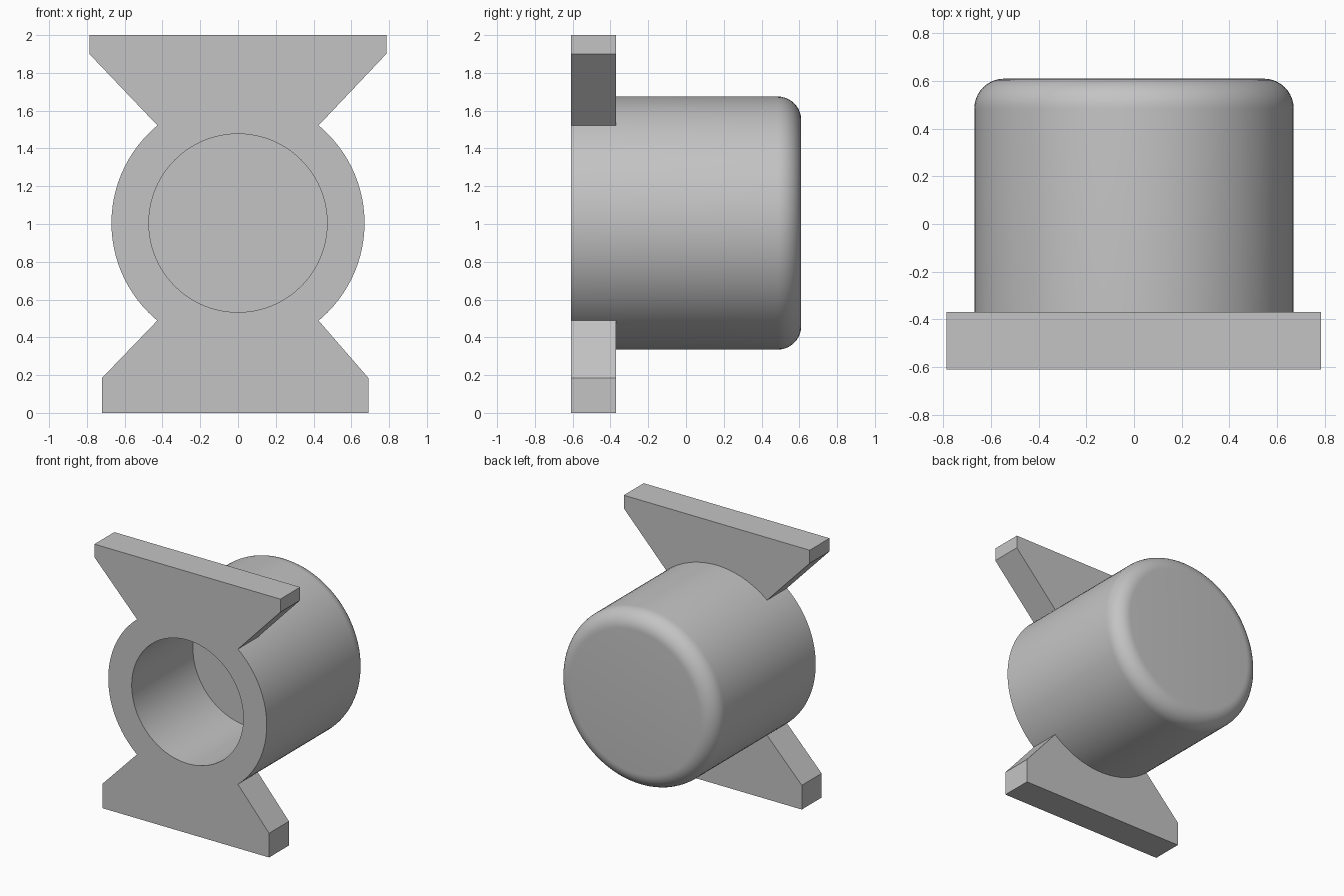
import bpy
import bmesh
from math import radians
from mathutils import Matrix

FRONT, BACK = -0.61, 0.61
PLATE_BACK = -0.37
AXIS_Z = 1.005
OUTER_R, BORE_R = 0.67, 0.472
BORE_FLOOR = 0.13
RIM_ROUND = 0.125
SEGMENTS = 96

cube = bpy.data.objects.get("Cube")
if cube:
    bpy.data.objects.remove(cube, do_unlink=True)

grey = bpy.data.materials.new("plain grey")
grey.use_nodes = True
colour = (0.55, 0.55, 0.55, 1)
grey.diffuse_color = colour
grey.node_tree.nodes["Principled BSDF"].inputs["Base Color"].default_value = colour


def make_object(name, bm):
    bmesh.ops.recalc_face_normals(bm, faces=bm.faces)
    mesh = bpy.data.meshes.new(name)
    bm.to_mesh(mesh)
    bm.free()
    mesh.materials.append(grey)
    obj = bpy.data.objects.new(name, mesh)
    bpy.context.collection.objects.link(obj)
    return obj


def cylinder(radius, y0, y1):
    """Closed cylinder lying along y."""
    bm = bmesh.new()
    place = Matrix.Translation((0, (y0 + y1) / 2, AXIS_Z)) @ Matrix.Rotation(radians(90), 4, "X")
    bmesh.ops.create_cone(bm, cap_ends=True, segments=SEGMENTS, radius1=radius,
                          radius2=radius, depth=y1 - y0, matrix=place)
    return bm


def combine(target, tool, operation):
    mod = target.modifiers.new(operation.title(), "BOOLEAN")
    mod.operation = operation
    mod.solver = "EXACT"
    mod.object = tool
    bpy.ops.object.select_all(action="DESELECT")
    bpy.context.view_layer.objects.active = target
    target.select_set(True)
    bpy.ops.object.modifier_apply(modifier=mod.name)
    bpy.data.objects.remove(tool, do_unlink=True)


# Cup body with a rounded back rim
bm = cylinder(OUTER_R, FRONT, BACK)
rim = [e for e in bm.edges if all(v.co.y > BACK - 0.01 for v in e.verts)]
bmesh.ops.bevel(bm, geom=rim, offset=RIM_ROUND, segments=10, profile=0.5, affect="EDGES")
housing = make_object("flanged_cup", bm)

# Hourglass mounting plate: flared top and foot, waist hidden in the cup
outline = [(-0.72, 0), (0.69, 0), (0.69, 0.185), (0.422, 0.494), (0.422, 1.517),
           (0.785, 1.9), (0.785, 2), (-0.787, 2), (-0.787, 1.9),
           (-0.422, 1.517), (-0.422, 0.494), (-0.72, 0.185)]
bm = bmesh.new()
face = bm.faces.new([bm.verts.new((x, FRONT, z)) for x, z in outline])
side = bmesh.ops.extrude_face_region(bm, geom=[face], use_keep_orig=True)
moved = [g for g in side["geom"] if isinstance(g, bmesh.types.BMVert)]
bmesh.ops.translate(bm, verts=moved, vec=(0, PLATE_BACK - FRONT, 0))
plate = make_object("mounting_plate", bm)
combine(housing, plate, "UNION")

# Blind bore from the front
bore = make_object("bore_cutter", cylinder(BORE_R, FRONT - 0.2, BORE_FLOOR))
bore.hide_render = True
combine(housing, bore, "DIFFERENCE")

bpy.ops.object.shade_smooth_by_angle(angle=radians(30))
